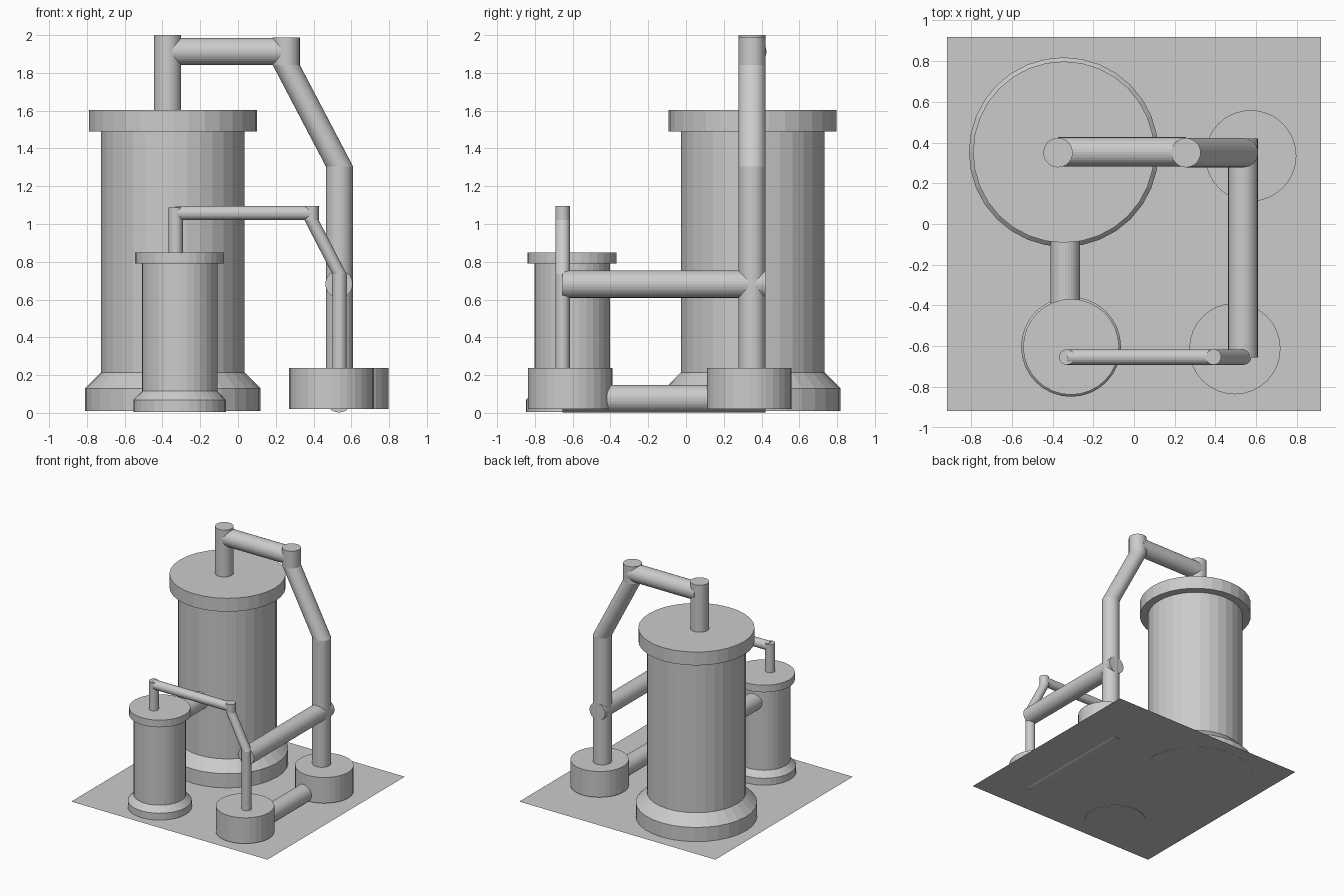
import bpy, bmesh, math

if "Cube" in bpy.data.objects:
    bpy.data.objects.remove(bpy.data.objects["Cube"])

SIDES = 32
grey = bpy.data.materials.new("light_grey")
grey.diffuse_color = (0.6, 0.6, 0.6, 1)
grey.use_nodes = True
grey.node_tree.nodes["Principled BSDF"].inputs["Base Color"].default_value = grey.diffuse_color


def finish(name, bm):
    bmesh.ops.recalc_face_normals(bm, faces=bm.faces)
    me = bpy.data.meshes.new(name)
    bm.to_mesh(me)
    bm.free()
    me.materials.append(grey)
    ob = bpy.data.objects.new(name, me)
    bpy.context.collection.objects.link(ob)
    return ob


def rings(name, sections):
    """Stack of horizontal circles (x, y, z, radius), bridged and capped."""
    bm = bmesh.new()
    loops = []
    for x, y, z, r in sections:
        loops.append([bm.verts.new((x + r * math.cos(math.tau * i / SIDES),
                                    y + r * math.sin(math.tau * i / SIDES), z))
                      for i in range(SIDES)])
    for a, b in zip(loops, loops[1:]):
        for i in range(SIDES):
            j = (i + 1) % SIDES
            bm.faces.new((a[i], a[j], b[j], b[i]))
    bm.faces.new(loops[0][::-1])
    bm.faces.new(loops[-1])
    return finish(name, bm)


def level_pipe(name, start, length, r, axis):
    """Horizontal cylinder starting at a point and running along x or y."""
    ob = rings(name, [(0, 0, 0, r), (0, 0, length, r)])
    ob.rotation_euler = (0, math.pi / 2, 0) if axis == "x" else (-math.pi / 2, 0, 0)
    ob.location = start
    return ob


def tank(name, x, y, profile):
    rings(name, [(x, y, z, r) for r, z in profile])


# thin ground plate
bm = bmesh.new()
bm.faces.new([bm.verts.new((sx * 0.917, sy * 0.917, 0.01))
              for sx, sy in ((-1, -1), (1, -1), (1, 1), (-1, 1))])
finish("ground_plate", bm)

# tanks: flared foot, body, rim
tank("large_tank", -0.345, 0.353, [(0.465, 0.009), (0.465, 0.13), (0.38, 0.215),
                                   (0.38, 1.49), (0.445, 1.49), (0.445, 1.603)])
tank("small_tank", -0.309, -0.603, [(0.245, 0.005), (0.245, 0.068), (0.2, 0.115),
                                    (0.2, 0.79), (0.235, 0.79), (0.235, 0.85)])

# large overhead pipe run
y, r = 0.35, 0.072
rings("large_outlet", [(-0.373, y, 1.55, r), (-0.373, y, 2.0, r)])
level_pipe("large_cross_pipe", (-0.373, y + 0.004, 1.913), 0.628, r, "x")
rings("large_down_pipe", [(0.537, y, 0.1, r), (0.537, y, 1.305, r),
                          (0.255, y, 1.843, r), (0.255, y, 1.988, r)])

# small overhead pipe run
y, r = -0.653, 0.038
rings("small_outlet", [(-0.33, y, 0.8, r), (-0.33, y, 1.088, r)])
level_pipe("small_cross_pipe", (-0.33, y, 1.058), 0.72, r, "x")
rings("small_down_pipe", [(0.537, y, 0.1, r), (0.537, y, 0.735, r),
                          (0.39, y, 1.02, r), (0.39, y, 1.096, r)])

# pump drums under the down pipes
rings("back_drum", [(0.573, 0.335, 0.02, 0.224), (0.573, 0.335, 0.238, 0.224)])
rings("front_drum", [(0.495, -0.612, 0.02, 0.224), (0.495, -0.612, 0.238, 0.224)])

# level pipes joining front and back
for name, x, z in (("upper_link_pipe", 0.535, 0.682),
                   ("lower_link_pipe", 0.535, 0.075),
                   ("tank_link_pipe", -0.338, 0.682)):
    level_pipe(name, (x, -0.655, z), 1.075, 0.0725, "y")
